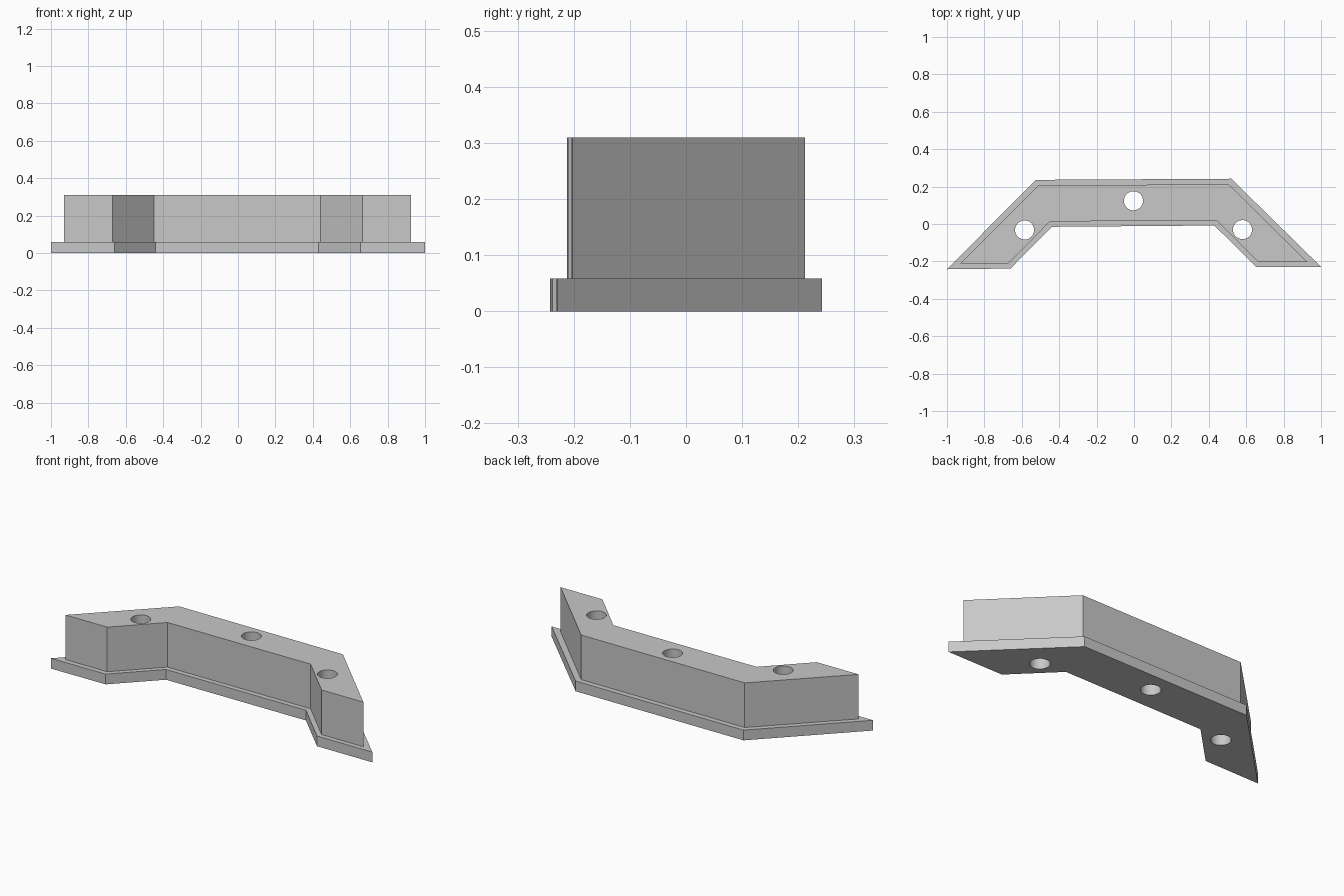
import bpy
import bmesh

if "Cube" in bpy.data.objects:
    bpy.data.objects.remove(bpy.data.objects["Cube"], do_unlink=True)

grey = bpy.data.materials.new("plain_grey")
grey.use_nodes = True
colour = (0.58, 0.58, 0.58, 1)
grey.diffuse_color = colour
grey.node_tree.nodes["Principled BSDF"].inputs["Base Color"].default_value = colour


def prism(name, outline, bottom, top):
    """Extrude a closed outline upwards into a solid."""
    bm = bmesh.new()
    face = bm.faces.new([bm.verts.new((x, y, bottom)) for x, y in outline])
    ext = bmesh.ops.extrude_face_region(bm, geom=[face])
    verts = [v for v in ext["geom"] if isinstance(v, bmesh.types.BMVert)]
    bmesh.ops.translate(bm, verts=verts, vec=(0, 0, top - bottom))
    bmesh.ops.recalc_face_normals(bm, faces=bm.faces)
    mesh = bpy.data.meshes.new(name)
    bm.to_mesh(mesh)
    bm.free()
    mesh.materials.append(grey)
    obj = bpy.data.objects.new(name, mesh)
    bpy.context.collection.objects.link(obj)
    return obj


def combine(target, tool, operation):
    """Apply a boolean and discard the tool."""
    bpy.context.view_layer.objects.active = target
    mod = target.modifiers.new(operation, "BOOLEAN")
    mod.operation = operation
    mod.solver = "EXACT"
    mod.object = tool
    bpy.ops.object.modifier_apply(modifier=mod.name)
    bpy.data.objects.remove(tool, do_unlink=True)


# Wide flange along the bottom
bracket = prism("angled_bracket", [
    (-1, -0.242), (-0.66, -0.238), (-0.44, -0.015), (0.43, -0.008),
    (0.655, -0.231), (1, -0.229), (0.52, 0.242), (-0.525, 0.236)], 0, 0.058)

# Narrower raised body, sunk into the flange
body = prism("raised_body", [
    (-0.93, -0.212), (-0.67, -0.21), (-0.45, 0.013), (0.44, 0.02),
    (0.665, -0.204), (0.925, -0.202), (0.507, 0.212), (-0.512, 0.207)], 0.03, 0.31)
combine(bracket, body, "UNION")

# Three bolt holes straight through
for x, y in [(-0.585, -0.032), (-0.003, 0.124), (0.58, -0.03)]:
    bpy.ops.mesh.primitive_cylinder_add(vertices=48, radius=0.051, depth=1, location=(x, y, 0.15))
    drill = bpy.context.object
    drill.hide_render = True
    drill.data.materials.append(grey)
    combine(bracket, drill, "DIFFERENCE")

# Round hole walls, crisp edges elsewhere
bpy.ops.object.select_all(action="DESELECT")
bracket.select_set(True)
bpy.context.view_layer.objects.active = bracket
bpy.ops.object.shade_smooth_by_angle()
